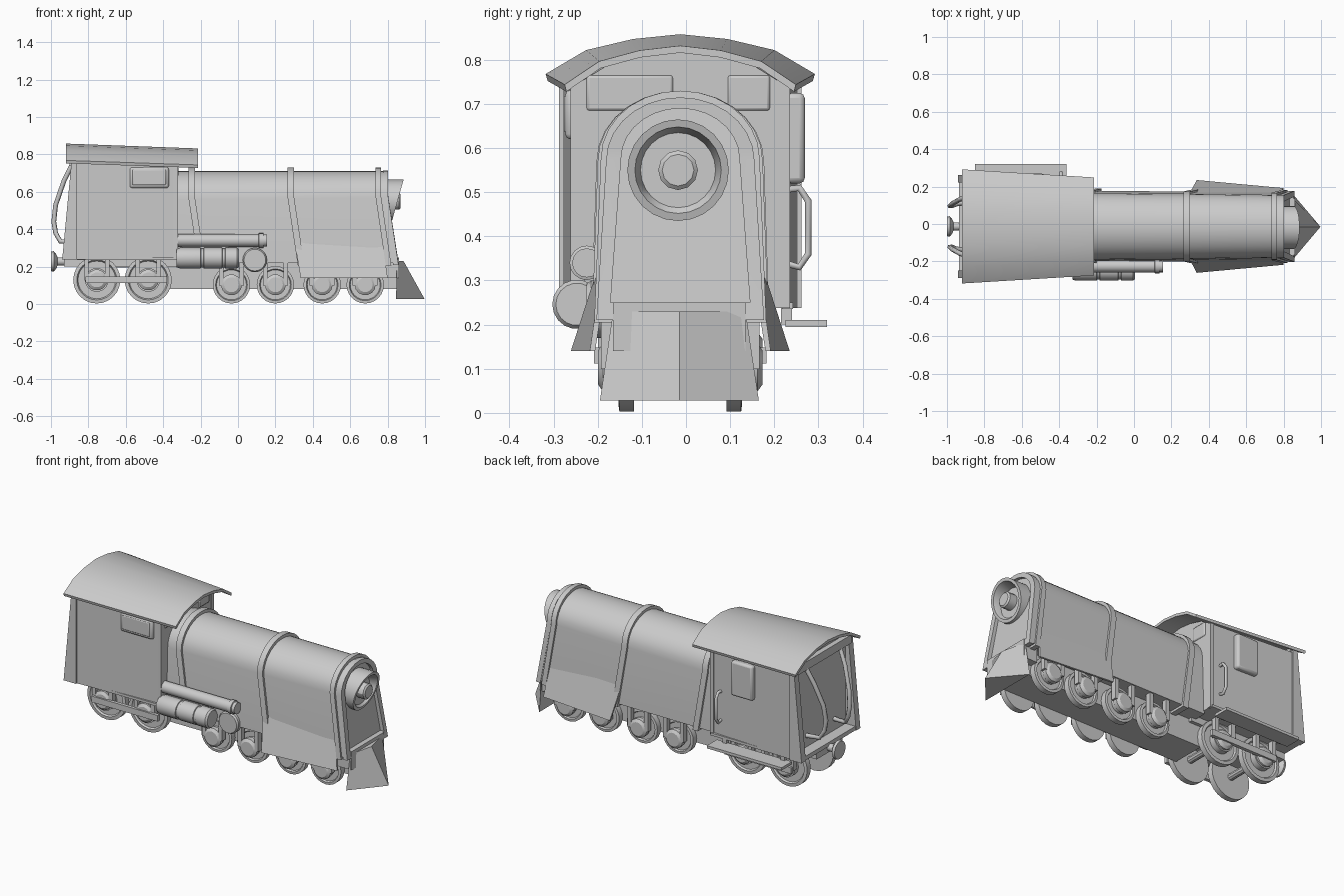
import bpy, bmesh, math
from mathutils import Vector

if "Cube" in bpy.data.objects:
    bpy.data.objects.remove(bpy.data.objects["Cube"])

CY = -0.013  # centre plane of the engine


def loft(name, sections, closed=False):
    """Skin equal-length loops; cap the ends, or join last to first when closed."""
    bm = bmesh.new()
    rows = [[bm.verts.new(p) for p in s] for s in sections]
    pairs = list(zip(rows, rows[1:])) + ([(rows[-1], rows[0])] if closed else [])
    for a, b in pairs:
        for i in range(len(a)):
            j = (i + 1) % len(a)
            bm.faces.new((a[i], a[j], b[j], b[i]))
    if not closed:
        bm.faces.new(rows[0])
        bm.faces.new(rows[-1])
    bmesh.ops.recalc_face_normals(bm, faces=bm.faces)
    me = bpy.data.meshes.new(name)
    bm.to_mesh(me)
    bm.free()
    ob = bpy.data.objects.new(name, me)
    bpy.context.collection.objects.link(ob)
    return ob


def box(name, x0, x1, y0, y1, z0, z1, bevel=0):
    ob = loft(name, [[(x, y0, z0), (x, y1, z0), (x, y1, z1), (x, y0, z1)] for x in (x0, x1)])
    if bevel:
        m = ob.modifiers.new("bevel", 'BEVEL')
        m.width, m.segments = bevel, 2
    return ob


def turned(name, axis, origin, profile, n=20):
    """Solid of revolution; profile is (distance along axis, radius)."""
    def pt(d, r, t):
        u, v = r * math.cos(t), r * math.sin(t)
        return Vector(origin) + Vector((d, u, v) if axis == 'X' else (u, d, v))
    return loft(name, [[pt(d, r, 2 * math.pi * i / n) for i in range(n)] for d, r in profile])


def pipe(name, pts, r):
    cu = bpy.data.curves.new(name, 'CURVE')
    cu.dimensions, cu.bevel_depth, cu.bevel_resolution, cu.use_fill_caps = '3D', r, 1, True
    sp = cu.splines.new('POLY')
    sp.points.add(len(pts) - 1)
    for p, c in zip(sp.points, pts):
        p.co = (*c, 1)
    ob = bpy.data.objects.new(name, cu)
    bpy.context.collection.objects.link(ob)


def arch(x, hw, hb, top, bottom, slant=0.0, n=14):
    """Round-topped section at x whose legs spread and lean forward downwards."""
    zs = top - hw * 0.85
    pts = [(x + slant, CY + hb, bottom)]
    for i in range(n + 1):
        t = math.pi * i / n
        pts.append((x, CY + hw * math.cos(t), zs + hw * 0.85 * math.sin(t)))
    return pts + [(x + slant, CY - hb, bottom)]


# Boiler casing
loft("boiler_casing", [arch(-0.33, .18, .19, .712, .22), arch(0.28, .175, .187, .712, .22, .04),
                       arch(0.785, .168, .185, .712, .22, .05)])
# Raised bands around the casing
for k, (x, w, hw, hb) in enumerate([(-0.265, .035, .19, .202), (0.265, .035, .187, .2), (0.735, .03, .18, .195)]):
    loft(f"casing_band_{k}", [arch(x, hw, hb, .73, .205, .055), arch(x + w, hw, hb, .73, .205, .055)])
# Front frame around the recessed nose panel
o = dict(hw=.168, hb=.19, top=.715, bottom=.21)
i = dict(hw=.134, hb=.158, top=.69, bottom=.25)
loft("nose_frame", [arch(.775, slant=.055, **o), arch(.803, slant=.055, **o),
                    arch(.803, slant=.051, **i), arch(.775, slant=.051, **i)], closed=True)


# Headlight with obliquely cut hood
def hood(x, r, lean, n=24):
    return [(x + lean * r * math.sin(2 * math.pi * k / n), CY - .005 + r * math.cos(2 * math.pi * k / n),
             .55 + r * math.sin(2 * math.pi * k / n)) for k in range(n)]


loft("headlight_hood", [hood(.77, .115, 0), hood(.853, .115, .28), hood(.853, .098, .28),
                        hood(.815, .085, 0), hood(.77, .085, 0)], closed=True)
turned("headlight_back", 'X', (0, CY - .005, .55), [(.77, .09), (.815, .088)])
turned("headlight_lens", 'X', (0, CY - .005, .55), [(.80, .045), (.862, .045), (.87, .036)], 12)

# Wedge-shaped track clearer
c = CY - .002
loft("track_clearer", [[(.845, c - .18, .028), (.997, c, .028), (.845, c + .18, .028)],
                       [(.85, c - .15, .23), (.885, c, .23), (.85, c + .15, .23)]])
box("nose_sill", .77, .86, c - .15, c + .15, .14, .25)

# Flared skirts beside the front wheels
for s, side in ((-1, "right"), (1, "left")):
    def q(x, y, z):
        return (x, CY + s * y, z)
    loft(f"flared_skirt_{side}", [
        [q(.30, .18, .35), q(.77, .175, .35), q(.80, .205, .14), q(.335, .248, .14)],
        [q(.30, .165, .35), q(.77, .16, .35), q(.80, .193, .14), q(.335, .236, .14)]])

# Chassis under the casing
box("chassis", -.38, .85, CY - .10, CY + .10, .08, .24)
box("rear_frame", -.93, -.3, CY - .12, CY + .12, .2, .25)


# Cab body with arched top
def cab_half(x):
    return .242 + (-.325 - x) * .045


def cab_section(x, lean, h):
    w = cab_half(x)
    top = .74 + h
    pts = [(x - lean, CY - w, .238), (x, CY - w, top)]
    pts += [(x, CY + w * f, top + r) for f, r in ((-.7, .045), (-.35, .068), (0, .078), (.35, .068), (.7, .045))]
    return pts + [(x, CY + w, top), (x - lean, CY + w, .238)]


loft("cab_body", [cab_section(-.87, 0, .014), cab_section(-.325, 0, 0)])


# Curved cab roof
def roof_section(x, hw, z0, h):
    f = [(-1, 0), (-.7, .60), (-.35, .88), (0, 1), (.35, .88), (.7, .60), (1, 0)]
    outer = [(x, CY + hw * a, z0 + h * b) for a, b in f]
    inner = [(x, CY + hw * a * .985, z0 - .016 + h * b) for a, b in reversed(f)]
    return outer + inner


loft("cab_roof", [roof_section(-.92, .305, .768, .09), roof_section(-.215, .262, .744, .088)])

# Rear corner posts, leaning back towards the foot
for s, side in ((-1, "right"), (1, "left")):
    loft(f"cab_corner_post_{side}", [[(-.94, CY + s * y, .238), (-.86, CY + s * y, .238),
                                      (-.86, CY + s * y, .765), (-.89, CY + s * y, .765)]
                                     for y in (.235, .275)])
    # Curved gangway rails at the back
    pipe(f"rear_rail_{side}", [(x, CY + s * y, z) for x, y, z in
         ((-.885, .16, .75), (-.93, .145, .66), (-.975, .12, .53), (-.985, .11, .44),
          (-.975, .11, .38), (-.95, .12, .335), (-.87, .13, .33))], .013)
box("cab_rear_sill", -.935, -.86, CY - .24, CY + .24, .238, .262)
box("cab_rear_header", -.9, -.86, CY - .25, CY + .25, .74, .79)

# Front cab windows
box("front_window_right", -.33, -.318, -.225, -.03, .685, .765, .012)
box("front_window_left", -.33, -.318, .095, .19, .685, .765, .012)
# Side window, door window, grab handle and running board
y = CY - cab_half(-.475)
box("side_window", -.58, -.37, y - .012, y + .02, .62, .732, .012)
box("side_window_pane", -.565, -.385, y - .015, y, .635, .72, .006)
y = CY + cab_half(-.55)
box("door_window", -.62, -.48, y - .02, y + .03, .52, .725, .012)
y = CY + cab_half(-.39)
pipe("grab_handle", [(-.39, y - .01, .34), (-.39, y + .025, .33), (-.39, y + .045, .36),
                     (-.39, y + .045, .48), (-.39, y + .025, .51), (-.39, y - .01, .505)], .009)
box("running_board", -.85, -.36, .225, .32, .195, .211)
for x in (-.80, -.42):
    box("running_board_hanger", x - .012, x + .012, .215, .24, .2, .25)
# Thin vertical and lower trim on the cab sides
for s in (-1, 1):
    a, b = sorted((CY + s * .225, CY + s * .249))
    box("cab_front_trim", -.345, -.322, a, b, .238, .74)
    a, b = sorted((CY + s * .23, CY + s * .256))
    box("cab_lower_trim", -.86, -.33, a, b, .235, .25)

# Cylinders along the right side
turned("upper_tank", 'X', (0, -.225, .34),
       [(-.33, .034), (.11, .034), (.112, .039), (.135, .039), (.137, .033), (.155, .033)], 16)
turned("lower_tank", 'X', (0, -.247, .246),
       [(-.33, .05), (-.31, .056), (-.20, .056), (-.198, .051), (-.185, .051), (-.183, .056),
        (-.085, .056), (-.083, .051), (-.07, .051), (-.068, .056), (-.005, .056), (.005, .048)], 18)
turned("round_drum", 'Y', (.09, 0, .235), [(-.225, .058), (-.215, .065), (-.17, .065)])
box("tank_bracket", -.3, -.05, -.23, -.18, .23, .36)

# Wheels, axle boxes and hangers
for x, r in ((-.755, .126), (-.48, .126), (-.035, .1), (.2, .1), (.45, .1), (.68, .1)):
    turned("axle", 'Y', (x, CY, r + .003), [(-.13, .02), (.13, .02)], 10)
    for s in (-1, 1):
        turned("wheel", 'Y', (x, CY, r + .003),
               [(s * d, rr) for d, rr in ((.105, r), (.138, r), (.14, r * .85), (.13, r * .8),
                                          (.13, r * .5), (.165, r * .5))], 24)
        turned("axle_box", 'Y', (x, CY, r + .003),
               [(s * .15, .056), (s * .175, .056), (s * .186, .04)], 14)
        a, b = sorted((CY + s * .15, CY + s * .18))
        for dx in (-.055, .055):
            box("axle_box_leg", x + dx - .012, x + dx + .012, a, b, r, .25)
# Tie bars of the rear truck
for s in (-1, 1):
    a, b = sorted((CY + s * .175, CY + s * .195))
    box("truck_tie_bar", -.815, -.38, a, b, .112, .148)

# Rear buffer
turned("rear_buffer", 'X', (0, CY, .228),
       [(-.86, .022), (-.965, .022), (-.972, .038), (-.985, .055), (-.999, .052)], 16)

# Smooth round parts, keep edges sharp
bpy.ops.object.select_all(action='DESELECT')
for ob in bpy.data.objects:
    if ob.type == 'MESH':
        ob.select_set(True)
        bpy.context.view_layer.objects.active = ob
bpy.ops.object.shade_smooth_by_angle(angle=math.radians(30))
